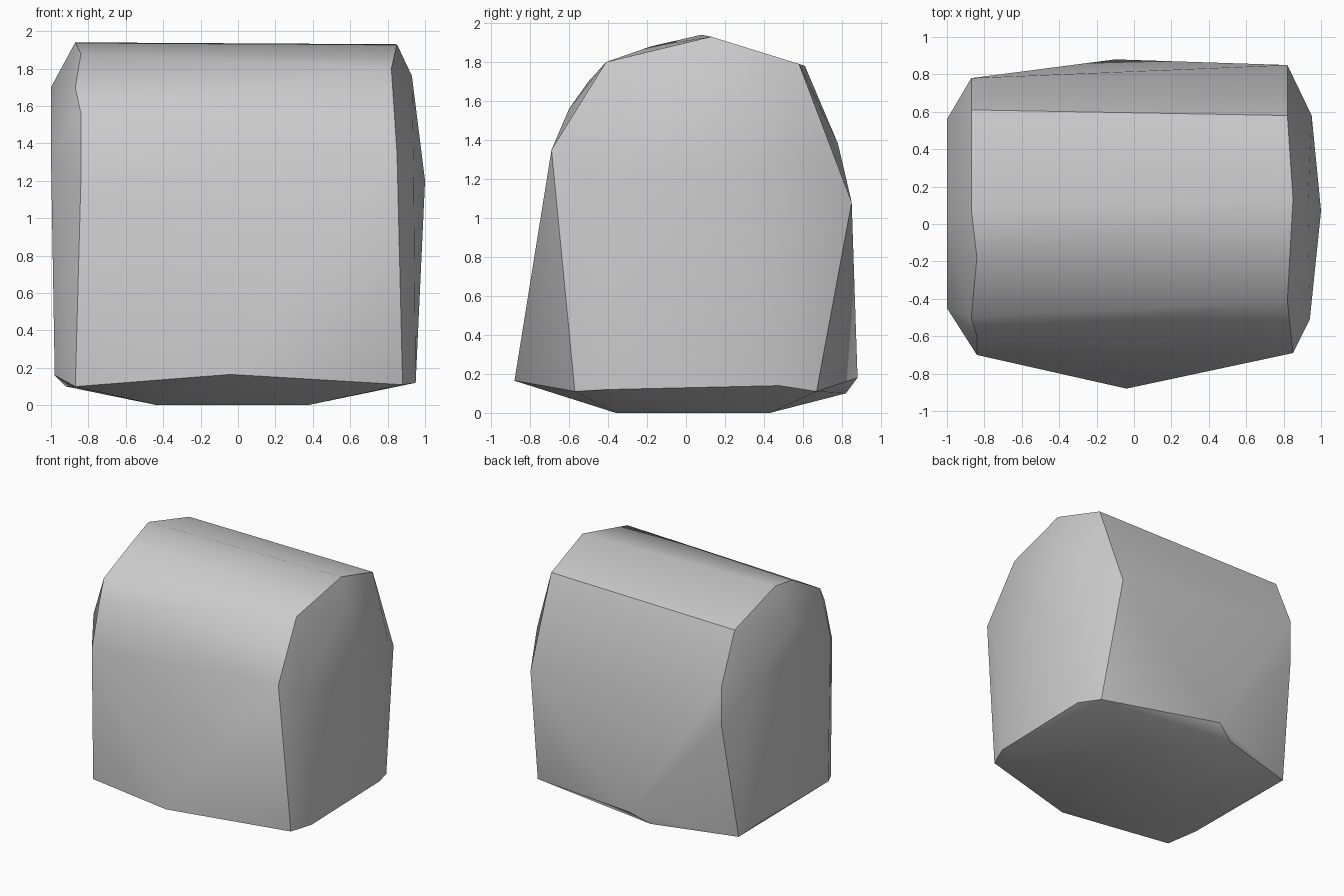
import bpy, bmesh, math

default_cube = bpy.data.objects.get("Cube")
if default_cube:
    bpy.data.objects.remove(default_cube, do_unlink=True)


def make_material(name, colour):
    material = bpy.data.materials.new(name)
    material.use_nodes = True
    material.diffuse_color = colour
    shader = next(n for n in material.node_tree.nodes if n.type == "BSDF_PRINCIPLED")
    shader.inputs["Base Color"].default_value = colour
    return material


def make_hull(name, points, material):
    """Wrap a convex skin around the corner points of a solid block."""
    mesh = bpy.data.meshes.new(name)
    bm = bmesh.new()
    for point in points:
        bm.verts.new(point)
    bmesh.ops.convex_hull(bm, input=list(bm.verts), use_existing_faces=False)
    # Remove corner points that fell inside the skin
    loose = [v for v in bm.verts if not v.link_faces]
    bmesh.ops.delete(bm, geom=loose, context="VERTS")
    bmesh.ops.recalc_face_normals(bm, faces=list(bm.faces))
    bm.to_mesh(mesh)
    bm.free()
    mesh.materials.append(material)
    block = bpy.data.objects.new(name, mesh)
    bpy.context.collection.objects.link(block)
    return block


# Rim of the end at +x, from the ridge down the front and up the back
right_rim = [
    (.85, .13, 1.93), (.82, -.41, 1.8), (.85, -.69, 1.35),
    (.88, -.57, .11), (.88, .67, .11), (.82, .85, 1.08), (.82, .58, 1.79),
]
# Bulging face of the end at +x
right_cap = [
    (.93, .1, 1.76), (1, .07, 1.2), (.94, -.51, 1.2),
    (.95, .58, 1.3), (.95, .48, .14), (.95, -.4, .12),
]
# Rim of the end at -x
left_rim = [
    (-.87, .08, 1.94), (-.84, -.18, 1.88), (-.87, -.5, 1.7),
    (-.84, -.6, 1.56), (-.84, -.7, 1.2), (-.87, -.64, .1),
    (-.92, .63, .1), (-.87, .78, 1.05), (-.87, .78, 1.38), (-.87, .61, 1.78),
]
# Bulging face of the end at -x
left_cap = [
    (-1, .05, 1.7), (-1, .56, 1.35), (-1, -.45, 1.35),
    (-.98, .45, .16), (-.98, -.45, .16),
]
# Bulges low on the front and back
low_bulges = [(-.04, -.88, .165), (-.1, .88, .18), (-.25, .82, .1)]
# Flat foot
foot = [(x, y, 0) for x in (-.43, .37) for y in (-.36, .43)]

stone = make_material("stone grey", (.6, .6, .6, 1))
rock = make_hull("rock_block", right_rim + right_cap + left_rim + left_cap + low_bulges + foot, stone)

# Soften shallow facets, keep the main edges crisp
bpy.ops.object.select_all(action="DESELECT")
rock.select_set(True)
bpy.context.view_layer.objects.active = rock
bpy.ops.object.shade_smooth_by_angle(angle=math.radians(30))
